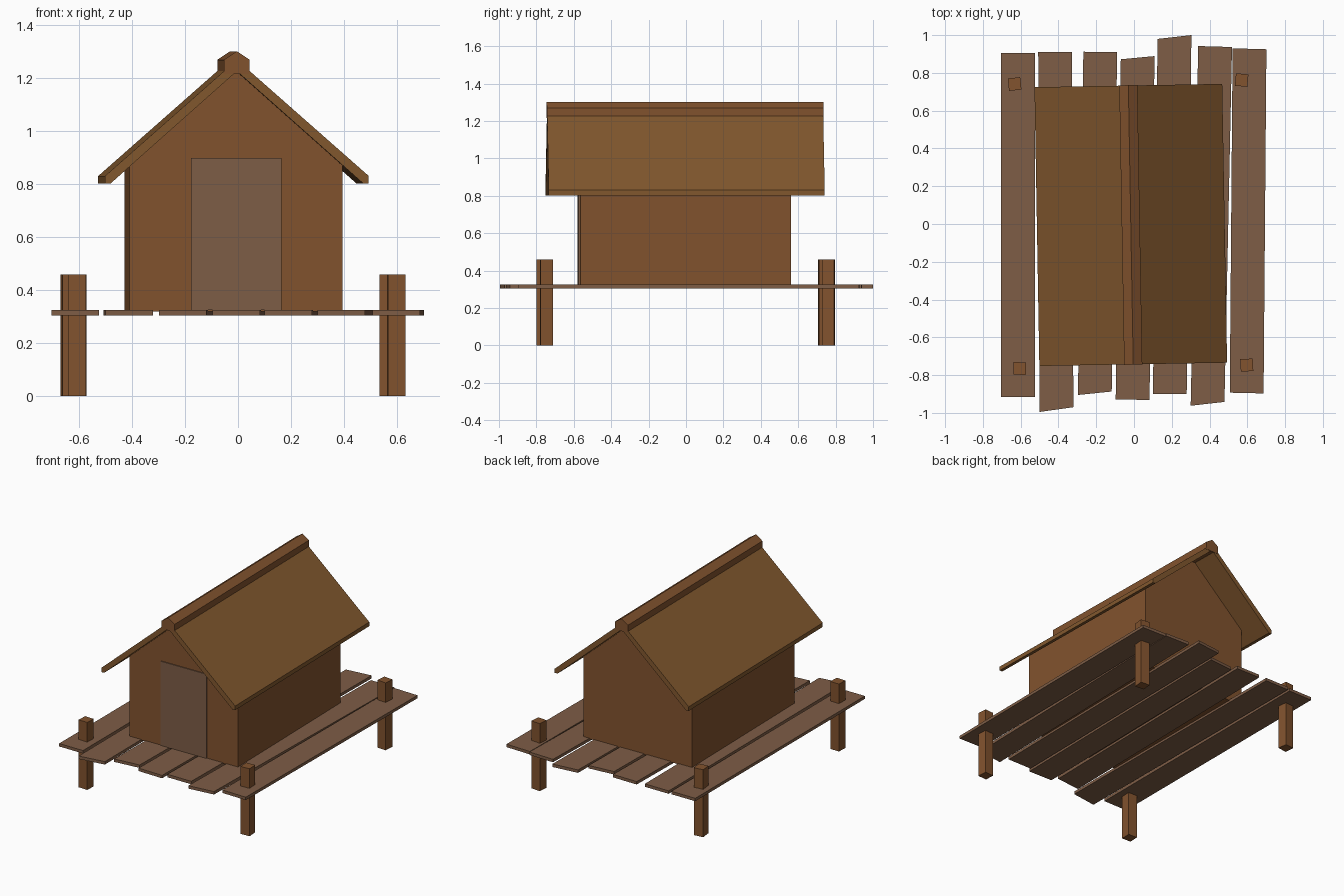
import bpy, bmesh, math
from mathutils import Matrix, Vector

if "Cube" in bpy.data.objects:
    bpy.data.objects.remove(bpy.data.objects["Cube"])


def srgb(*rgb):
    return [(c / 255 / 12.92 if c < 10 else ((c / 255 + 0.055) / 1.055) ** 2.4) for c in rgb] + [1]


def material(name, *rgb):
    m = bpy.data.materials.new(name)
    m.diffuse_color = srgb(*rgb)
    m.use_nodes = True
    m.node_tree.nodes["Principled BSDF"].inputs["Base Color"].default_value = m.diffuse_color
    return m


WOOD = material("warm brown wood", 130, 83, 46)
ROOF = material("golden brown roof", 130, 88, 46)
PLANK = material("greyish brown plank", 126, 93, 70)

# the hut sits slightly turned on its deck
HUT = Matrix.Translation((-0.017, -0.005, 0)) @ Matrix.Rotation(math.radians(1.0), 4, 'Z')


def prism(name, outline, direction, mat, matrix=None):
    """Extrude a flat outline of 3D points along a direction."""
    bm = bmesh.new()
    face = bm.faces.new([bm.verts.new(p) for p in outline])
    ext = bmesh.ops.extrude_face_region(bm, geom=[face], use_keep_orig=True)
    moved = [e for e in ext["geom"] if isinstance(e, bmesh.types.BMVert)]
    bmesh.ops.translate(bm, verts=moved, vec=Vector(direction))
    bmesh.ops.recalc_face_normals(bm, faces=bm.faces)
    if matrix:
        bm.transform(matrix)
    mesh = bpy.data.meshes.new(name)
    bm.to_mesh(mesh)
    bm.free()
    mesh.materials.append(mat)
    ob = bpy.data.objects.new(name, mesh)
    bpy.context.collection.objects.link(ob)
    return ob


def gable(name, profile, y0, y1, mat):
    """Extrude an x-z profile along y in the hut's frame."""
    return prism(name, [(x, y0, z) for x, z in profile], (0, y1 - y0, 0), mat, HUT)


# deck planks: front left x, back left x, front y left/right, back y left/right
planks = [
    (-0.703, -0.703, -0.915, -0.915, 0.905, 0.905),
    (-0.500, -0.507, -0.995, -0.970, 0.910, 0.910),
    (-0.297, -0.268, -0.905, -0.887, 0.912, 0.910),
    (-0.097, -0.070, -0.928, -0.932, 0.872, 0.889),
    (0.100, 0.125, -0.900, -0.900, 0.980, 1.000),
    (0.300, 0.340, -0.962, -0.942, 0.942, 0.937),
    (0.507, 0.522, -0.893, -0.897, 0.930, 0.925),
]
W = 0.179
for i, (xf, xb, fl, fr, bl, br) in enumerate(planks):
    prism(f"deck_plank_{i + 1}",
          [(xf, fl, 0.305), (xf + W, fr, 0.305), (xb + W, br, 0.305), (xb, bl, 0.305)],
          (0, 0, 0.02), PLANK)

# corner posts
s = 0.033
posts = [("front_left", -0.605, -0.765, -2), ("front_right", 0.597, -0.747, 3),
         ("back_left", -0.632, 0.741, 6), ("back_right", 0.570, 0.762, -5)]
for label, x, y, angle in posts:
    place = Matrix.Translation((x, y, 0)) @ Matrix.Rotation(math.radians(angle), 4, 'Z')
    prism(f"{label}_post", [(-s, -s, 0), (s, -s, 0), (s, s, 0), (-s, s, 0)],
          (0, 0, 0.458), WOOD, place)

# hut walls with gabled ends
gable("hut_walls", [(-0.402, 0.32), (0.402, 0.32), (0.402, 0.885), (0, 1.226), (-0.402, 0.885)],
      -0.566, 0.560, WOOD)

# door panel on the front wall
gable("door", [(-0.171, 0.325), (0.171, 0.325), (0.171, 0.897), (-0.171, 0.897)],
      -0.572, -0.560, PLANK)

# roof: two sloping slabs with flat-cut eaves
gable("roof", [(0, 1.268), (-0.497, 0.83), (-0.497, 0.802), (-0.476, 0.802), (0, 1.225),
               (0.476, 0.802), (0.497, 0.802), (0.497, 0.83)],
      -0.738, 0.738, ROOF)

# ridge cap
gable("ridge_cap", [(-0.048, 1.215), (0.048, 1.215), (0.048, 1.268), (0, 1.30), (-0.048, 1.268)],
      -0.740, 0.740, WOOD)
